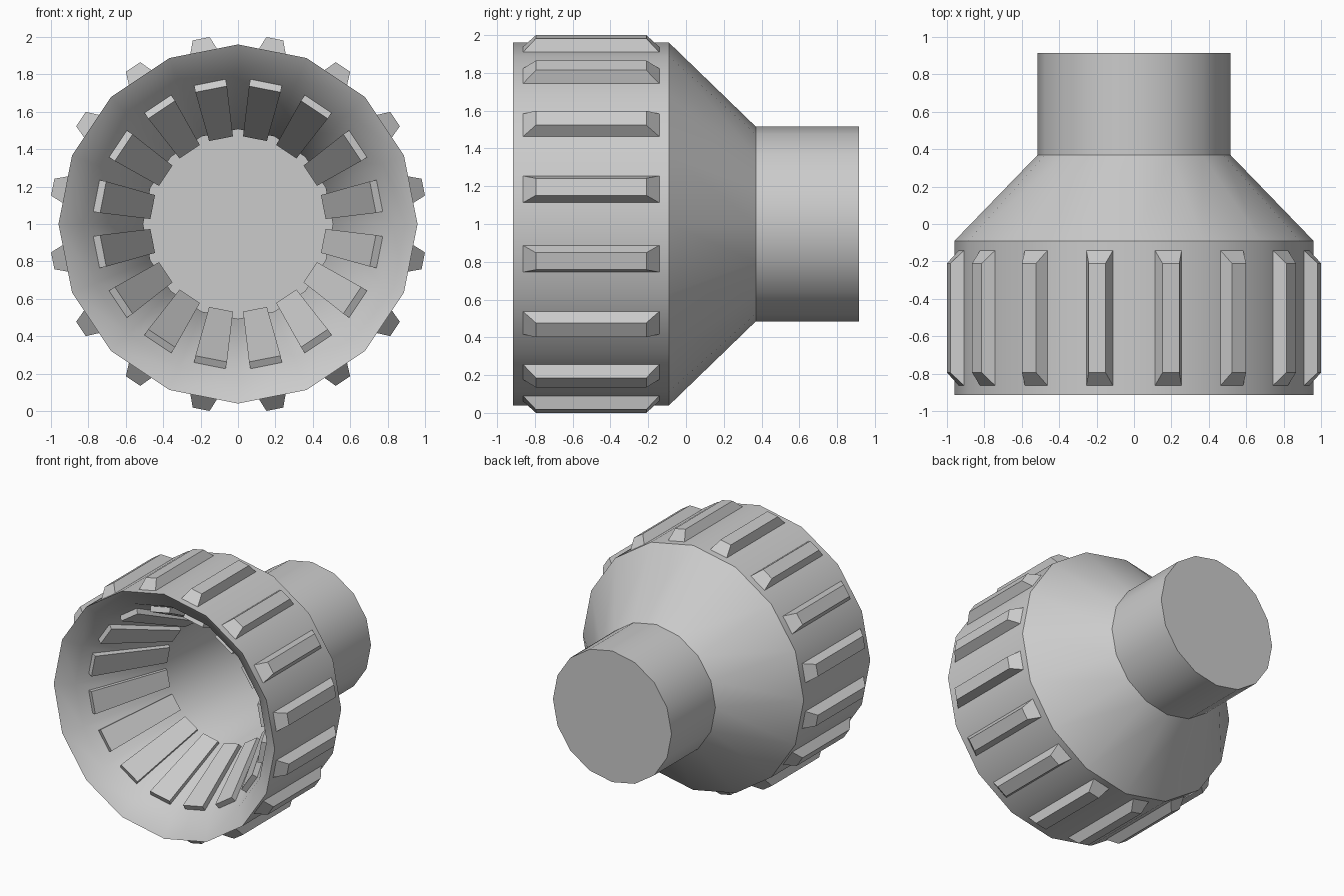
import bpy, bmesh
from math import sin, cos, radians, tau

if "Cube" in bpy.data.objects:
    bpy.data.objects.remove(bpy.data.objects["Cube"])

SIDES = 16
CZ = 1.0  # height of the central axis, which runs along y


def make_object(name, bm, smooth=None):
    bmesh.ops.recalc_face_normals(bm, faces=bm.faces)
    mesh = bpy.data.meshes.new(name)
    bm.to_mesh(mesh)
    bm.free()
    ob = bpy.data.objects.new(name, mesh)
    bpy.context.collection.objects.link(ob)
    if smooth:
        bpy.ops.object.select_all(action='DESELECT')
        ob.select_set(True)
        bpy.context.view_layer.objects.active = ob
        bpy.ops.object.shade_smooth_by_angle(angle=radians(smooth))
    return ob


def lathe(name, profile):
    """Spin (radius, y) points about the axis, capping both ends."""
    bm = bmesh.new()
    rings = []
    for r, y in profile:
        rings.append([bm.verts.new((r * cos(tau * i / SIDES), y, CZ + r * sin(tau * i / SIDES)))
                      for i in range(SIDES)])
    for a, b in zip(rings, rings[1:]):
        for i in range(SIDES):
            j = (i + 1) % SIDES
            bm.faces.new((a[i], a[j], b[j], b[i]))
    bm.faces.new(rings[0])
    bm.faces.new(rings[-1])
    return make_object(name, bm, 31)


def radial_blocks(name, corners):
    """Eight-cornered block (tangent, y, radius), repeated on every flat side."""
    bm = bmesh.new()
    for k in range(SIDES):
        a = tau * (k + 0.5) / SIDES
        v = [bm.verts.new((r * cos(a) - t * sin(a), y, CZ + r * sin(a) + t * cos(a)))
             for t, y, r in corners]
        for f in ((0, 1, 2, 3), (4, 5, 6, 7), (0, 1, 5, 4),
                  (1, 2, 6, 5), (2, 3, 7, 6), (3, 0, 4, 7)):
            bm.faces.new([v[i] for i in f])
    return make_object(name, bm)


# Hollow shell: closed neck, flared shoulder, collar, bevelled mouth, funnel
lathe("nozzle_shell", [
    (0.515, 0.915), (0.515, 0.37), (0.96, -0.09), (0.96, -0.915),
    (0.83, -0.83), (0.507, -0.2), (0.507, 0.908)])

# Raised grip ribs around the collar
radial_blocks("grip_ribs", [
    (-0.075, -0.87, 0.935), (0.075, -0.87, 0.935), (0.075, -0.135, 0.935), (-0.075, -0.135, 0.935),
    (-0.046, -0.795, 1.01), (0.046, -0.795, 1.01), (0.046, -0.21, 1.01), (-0.046, -0.21, 1.01)])

# Tapered slats lining the funnel
radial_blocks("inner_slats", [
    (-0.086, -0.74, 0.785), (0.086, -0.74, 0.785), (0.065, -0.18, 0.505), (-0.065, -0.18, 0.505),
    (-0.086, -0.765, 0.735), (0.086, -0.765, 0.735), (0.065, -0.21, 0.465), (-0.065, -0.21, 0.465)])
